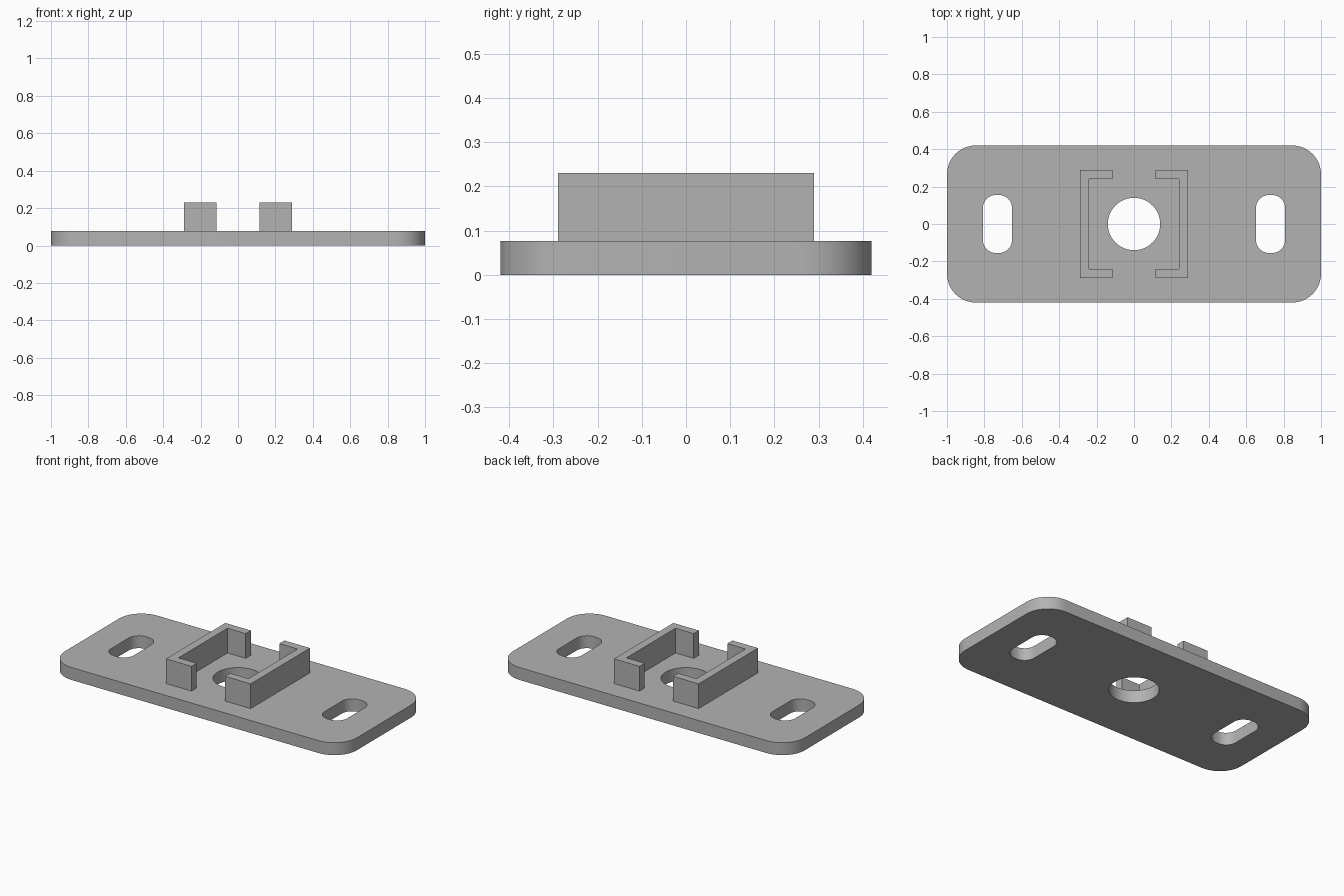
import bpy, bmesh, math

cube = bpy.data.objects.get("Cube")
if cube:
    bpy.data.objects.remove(cube, do_unlink=True)

PLATE_H = 0.077
TOP = 0.23

grey = bpy.data.materials.new("plain grey")
grey.use_nodes = True
colour = (0.45, 0.45, 0.45, 1)
grey.diffuse_color = colour
grey.node_tree.nodes["Principled BSDF"].inputs["Base Color"].default_value = colour


def rounded_rect(cx, cy, hx, hy, r, steps=12):
    """Outline of a rectangle with rounded corners."""
    pts = []
    for q, (sx, sy) in enumerate([(1, 1), (-1, 1), (-1, -1), (1, -1)]):
        for i in range(steps + 1):
            a = math.pi / 2 * (q + i / steps)
            pts.append((cx + sx * (hx - r) + r * math.cos(a),
                        cy + sy * (hy - r) + r * math.sin(a)))
    return pts


def circle(r, n=64):
    return [(r * math.cos(math.tau * i / n), r * math.sin(math.tau * i / n))
            for i in range(n)]


def extruded(name, outlines, z0, z1):
    """Fill nested outlines (inner ones become holes) and extrude upward."""
    curve = bpy.data.curves.new(name, 'CURVE')
    curve.dimensions = '2D'
    curve.fill_mode = 'BOTH'
    curve.extrude = (z1 - z0) / 2
    for pts in outlines:
        s = curve.splines.new('POLY')
        s.points.add(len(pts) - 1)
        for p, (x, y) in zip(s.points, pts):
            p.co = (x, y, 0, 1)
        s.use_cyclic_u = True
    ob = bpy.data.objects.new(name, curve)
    bpy.context.collection.objects.link(ob)
    bpy.ops.object.select_all(action='DESELECT')
    bpy.context.view_layer.objects.active = ob
    ob.select_set(True)
    bpy.ops.object.convert(target='MESH')
    ob = bpy.context.view_layer.objects.active
    ob.name = name
    # Weld caps to walls and lift to the final height
    bm = bmesh.new()
    bm.from_mesh(ob.data)
    bmesh.ops.remove_doubles(bm, verts=bm.verts, dist=1e-5)
    bmesh.ops.translate(bm, verts=bm.verts, vec=(0, 0, (z0 + z1) / 2))
    bmesh.ops.recalc_face_normals(bm, faces=bm.faces)
    bm.to_mesh(ob.data)
    bm.free()
    ob.data.materials.clear()
    ob.data.materials.append(grey)
    bpy.ops.object.shade_smooth_by_angle(angle=math.radians(30))
    return ob


# Base plate with a round centre hole and two mounting slots
extruded("base_plate", [
    rounded_rect(0, 0, 1, 0.42, 0.155),
    circle(0.14),
    rounded_rect(0.73, 0, 0.078, 0.155, 0.07),
    rounded_rect(-0.73, 0, 0.078, 0.155, 0.07),
], 0, PLATE_H)

# Facing C-shaped holder brackets
half = [(0.115, 0.24), (0.115, 0.29), (0.29, 0.29)]
inner = (0.24, 0.24)
profile = [inner] + half + [(x, -y) for x, y in reversed(half)] + [(inner[0], -inner[1])]
for side, sx in (("left", 1), ("right", -1)):
    extruded(side + "_bracket", [[(sx * x, y) for x, y in profile]], PLATE_H, TOP)
